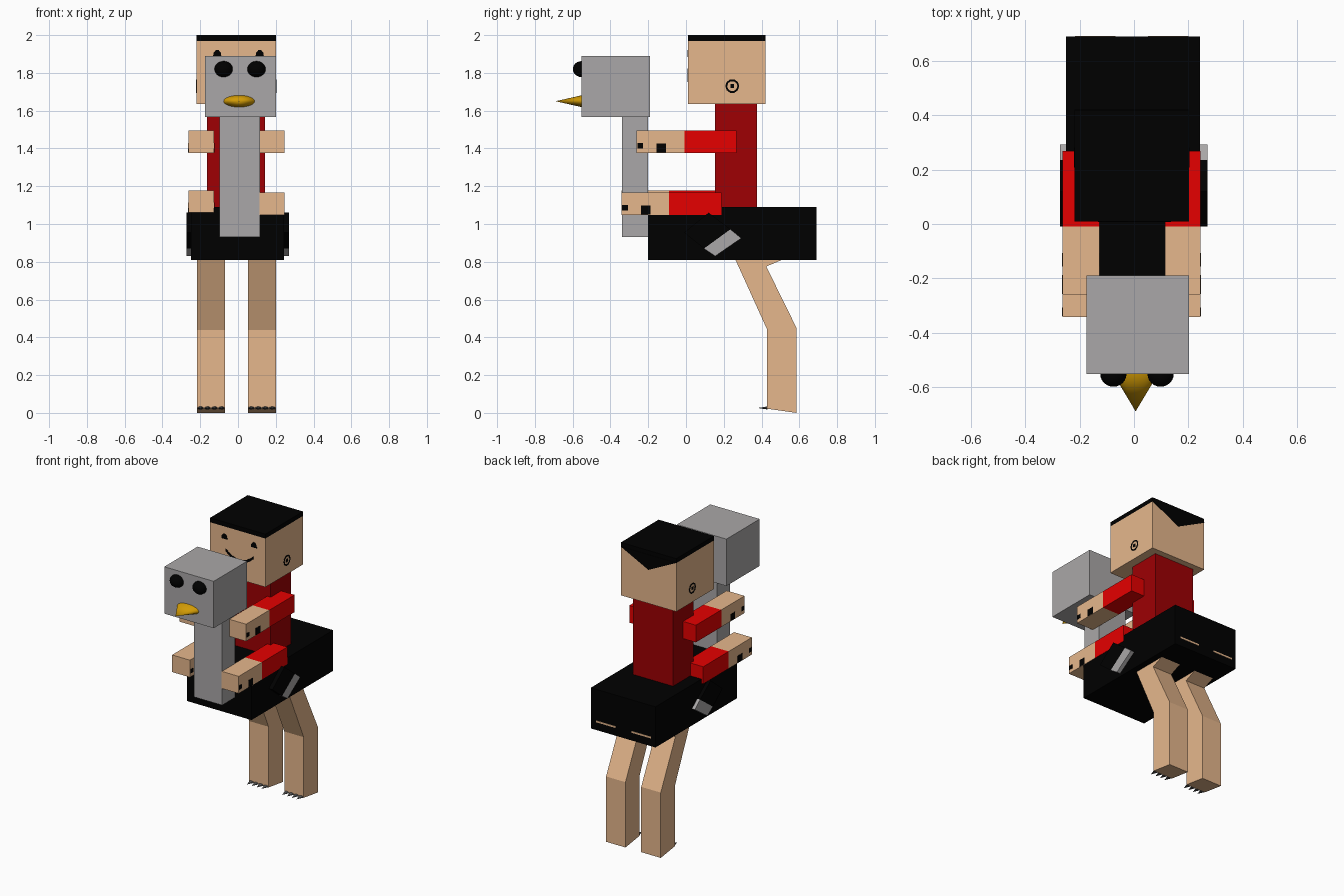
import bpy, bmesh, math
from mathutils import Matrix

if "Cube" in bpy.data.objects:
    bpy.data.objects.remove(bpy.data.objects["Cube"])


def mat(name, rgb):
    m = bpy.data.materials.new(name)
    m.diffuse_color = (*rgb, 1)
    m.use_nodes = True
    m.node_tree.nodes["Principled BSDF"].inputs["Base Color"].default_value = m.diffuse_color
    return m


SKIN = mat("skin", (0.79, 0.474, 0.262))
RED = mat("bright_red", (0.79, 0.0, 0.0))
DARK_RED = mat("dark_red", (0.342, 0.0, 0.001))
BLACK = mat("black", (0.0, 0.0, 0.0))
GREY = mat("grey", (0.402, 0.39, 0.392))
GOLD = mat("gold", (0.645, 0.328, 0.0015))
CLAW = mat("claw_grey", (0.1, 0.1, 0.1))


def finish(name, bm, *mats):
    bmesh.ops.recalc_face_normals(bm, faces=bm.faces)
    me = bpy.data.meshes.new(name)
    bm.to_mesh(me)
    bm.free()
    for m in mats:
        me.materials.append(m)
    ob = bpy.data.objects.new(name, me)
    bpy.context.collection.objects.link(ob)
    return ob


def prism(name, pts, a, b, m, axis="x"):
    """Extrude a profile (y,z if axis x; x,z if axis y) from a to b."""
    bm = bmesh.new()
    place = (lambda p, t: (t, *p)) if axis == "x" else (lambda p, t: (p[0], t, p[1]))
    f = bm.faces.new([bm.verts.new(place(p, a)) for p in pts])
    ext = bmesh.ops.extrude_face_region(bm, geom=[f])
    vec = (b - a, 0, 0) if axis == "x" else (0, b - a, 0)
    bmesh.ops.translate(bm, vec=vec, verts=[v for v in ext["geom"] if isinstance(v, bmesh.types.BMVert)])
    return finish(name, bm, m)


def box(name, x, y, z, m):
    return prism(name, [(y[0], z[0]), (y[1], z[0]), (y[1], z[1]), (y[0], z[1])], x[0], x[1], m)


def cone(name, loc, r, depth, scale, m, seg=32):
    """Cone with its base at loc and its tip towards -y."""
    bm = bmesh.new()
    bmesh.ops.create_cone(bm, cap_ends=True, segments=seg, radius1=r, radius2=0, depth=depth)
    M = (Matrix.Translation((loc[0], loc[1] - depth / 2, loc[2])) @ Matrix.Diagonal((*scale, 1))
         @ Matrix.Rotation(math.pi / 2, 4, "X"))
    bmesh.ops.transform(bm, matrix=M, verts=bm.verts)
    return finish(name, bm, m)


def smooth(ob):
    bpy.context.view_layer.objects.active = ob
    ob.select_set(True)
    bpy.ops.object.shade_smooth_by_angle()
    ob.select_set(False)


# Bird body, neck and head
box("bird_body", (-0.25, 0.243), (-0.20, 0.69), (0.81, 1.09), BLACK)
box("bird_neck", (-0.097, 0.117), (-0.34, -0.20), (0.932, 1.57), GREY)
box("bird_head", (-0.175, 0.202), (-0.553, -0.19), (1.567, 1.89), GREY)
smooth(cone("beak", (0.006, -0.553, 1.65), 0.082, 0.137, (1, 1, 0.38), GOLD))
for x in (-0.076, 0.098):
    bm = bmesh.new()
    bmesh.ops.create_uvsphere(bm, u_segments=24, v_segments=12, radius=0.046,
                              matrix=Matrix.Translation((x, -0.553, 1.82)) @ Matrix.Diagonal((1.05, 1, 0.92, 1)))
    smooth(finish("bird_eye", bm, BLACK))

# Slanted wings with grey tips
for a, b in ((-0.272, -0.25), (0.243, 0.27)):
    prism("wing", [(-0.01, 0.955), (0.12, 1.06), (0.235, 0.972), (0.095, 0.87)], a, b, BLACK)
    prism("wing_tip", [(0.095, 0.87), (0.235, 0.972), (0.293, 0.925), (0.155, 0.83)], a, b, GREY)

# Bent legs, claws, and the thigh ends showing through the rump
LEG = [(0.26, 0.815), (0.43, 0.44), (0.43, 0.022), (0.585, 0.0), (0.585, 0.45), (0.425, 0.775), (0.52, 0.815)]
for a, b in ((-0.217, -0.068), (0.052, 0.20)):
    prism("leg", LEG, a, b, SKIN)
    box("thigh_end", (a, b), (0.688, 0.692), (0.864, 0.876), SKIN)
    for i in range(4):
        cone("claw", (a + (b - a) * (i + 0.5) / 4, 0.432, 0.026), 0.018, 0.052, (1, 1, 0.45), CLAW, 8)

# Rider torso and head
box("torso", (-0.165, 0.142), (0.153, 0.377), (1.085, 1.64), DARK_RED)
box("rider_head", (-0.22, 0.202), (0.01, 0.42), (1.635, 1.97), SKIN)
box("hair_top", (-0.22, 0.202), (0.01, 0.42), (1.97, 2.0), BLACK)
prism("hair_back", [(-0.22, 1.972), (0.202, 1.972), (-0.009, 1.867)], 0.419, 0.422, BLACK, "y")

# Rider face plates
for x in (-0.11, 0.115):
    prism("rider_eye", [(x - 0.022, 1.885), (x + 0.022, 1.885), (x + 0.02, 1.905), (x + 0.008, 1.92),
                        (x - 0.008, 1.92), (x - 0.02, 1.905)], 0.008, 0.012, BLACK, "y")
arc = [(-0.10 + 0.21 * i / 8, 1.752 + 0.05 * (i / 4 - 1) ** 2) for i in range(9)]
prism("smile", arc + [(x, z + 0.02) for x, z in reversed(arc)], 0.008, 0.012, BLACK, "y")

# Ears drawn as thin rings on both sides of the head
for a, b in ((-0.2215, -0.219), (0.201, 0.2035)):
    for i in range(10):
        t0, t1 = (math.tau * k / 10 for k in (i, i + 1))
        prism("ear_line", [(0.245 + r * math.cos(t), 1.73 + r * math.sin(t))
                           for r, t in ((0.027, t0), (0.037, t0), (0.037, t1), (0.027, t1))], a, b, BLACK)
    box("ear_dot", (a, b), (0.235, 0.255), (1.72, 1.74), BLACK)

# Two pairs of arms with sleeves, bare hands and finger marks on both faces
for side, x in ((-1, (-0.263, -0.127)), (1, (0.115, 0.245))):
    low = 1.06 if side < 0 else 1.048
    for y, z in ((-0.262, 1.377), (-0.342, low)):
        box("hand", x, (y, y + 0.253), (z, z + 0.118), SKIN)
        box("sleeve", x, (y + 0.253, y + 0.53), (z, z + 0.118), RED)
        for face in x:
            plate = (face - 0.0015, face + 0.0015)
            box("finger_mark", plate, (y + 0.105, y + 0.155), (z + 0.002, z + 0.05), BLACK)
            box("finger_mark", plate, (y + 0.004, y + 0.034), (z + 0.024, z + 0.053), BLACK)
